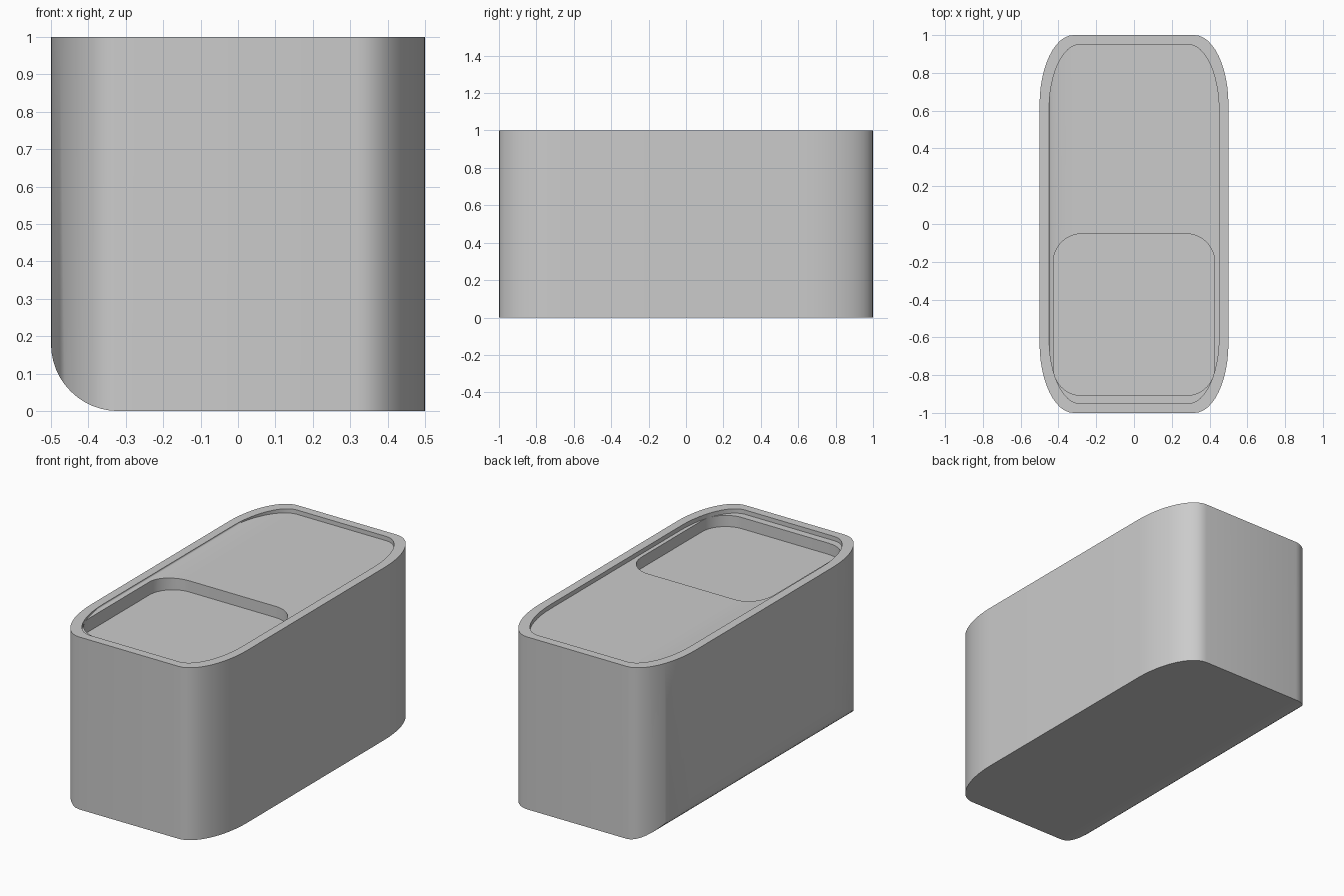
import bpy, bmesh
from math import sin, cos, pi

if "Cube" in bpy.data.objects:
    bpy.data.objects.remove(bpy.data.objects["Cube"])

STEPS = 12


def finish(name, bm):
    bmesh.ops.remove_doubles(bm, verts=bm.verts, dist=1e-6)
    bmesh.ops.recalc_face_normals(bm, faces=bm.faces)
    mesh = bpy.data.meshes.new(name)
    bm.to_mesh(mesh)
    bm.free()
    ob = bpy.data.objects.new(name, mesh)
    bpy.context.collection.objects.link(ob)
    return ob


def rounded_block(name, hx, hy, rx, ry, z0, z1, lift=0.0, cy=0.0):
    """Block with elliptical upright corners; lift rounds the lower -x edge."""
    arc = [i / STEPS * pi / 2 for i in range(STEPS + 1)]
    left = [(-hx + rx * (1 - cos(a)), hy - ry * (1 - sin(a)),
             z0 + lift * (1 - sin(a))) for a in arc]
    right = [(-x, y, z0) for x, y, z in reversed(left)]
    bm = bmesh.new()
    cols = []
    for x, y, z in left + right:
        cols.append([bm.verts.new(p) for p in (
            (x, cy - y, z), (x, cy + y, z), (x, cy + y, z1), (x, cy - y, z1))])
    for a, b in zip(cols, cols[1:]):
        for k in range(4):
            j = (k + 1) % 4
            bm.faces.new((a[k], a[j], b[j], b[k]))
    bm.faces.new(cols[0])
    bm.faces.new(cols[-1])
    return finish(name, bm)


def cut(target, cutter):
    mod = target.modifiers.new("cut", 'BOOLEAN')
    mod.operation = 'DIFFERENCE'
    mod.solver = 'EXACT'
    mod.object = cutter
    cutter.hide_render = True
    bpy.context.view_layer.objects.active = target
    bpy.ops.object.modifier_apply(modifier=mod.name)
    bpy.data.objects.remove(cutter)


# main body, lower left edge rounded
body = rounded_block("body", 0.5, 1.0, 0.18, 0.37, 0.0, 1.0, lift=0.18)

# shallow tray inside the rim, floor blending up on the left
cut(body, rounded_block("tray_cutter", 0.45, 0.95, 0.162, 0.35,
                        0.975, 1.1, lift=0.022))

# deeper square pocket at the front
cut(body, rounded_block("pocket_cutter", 0.427, 0.428, 0.15, 0.15,
                        0.91, 1.1, cy=-0.48))

bpy.ops.object.select_all(action='DESELECT')
body.select_set(True)
bpy.context.view_layer.objects.active = body
bpy.ops.object.shade_smooth_by_angle(angle=pi / 6)
